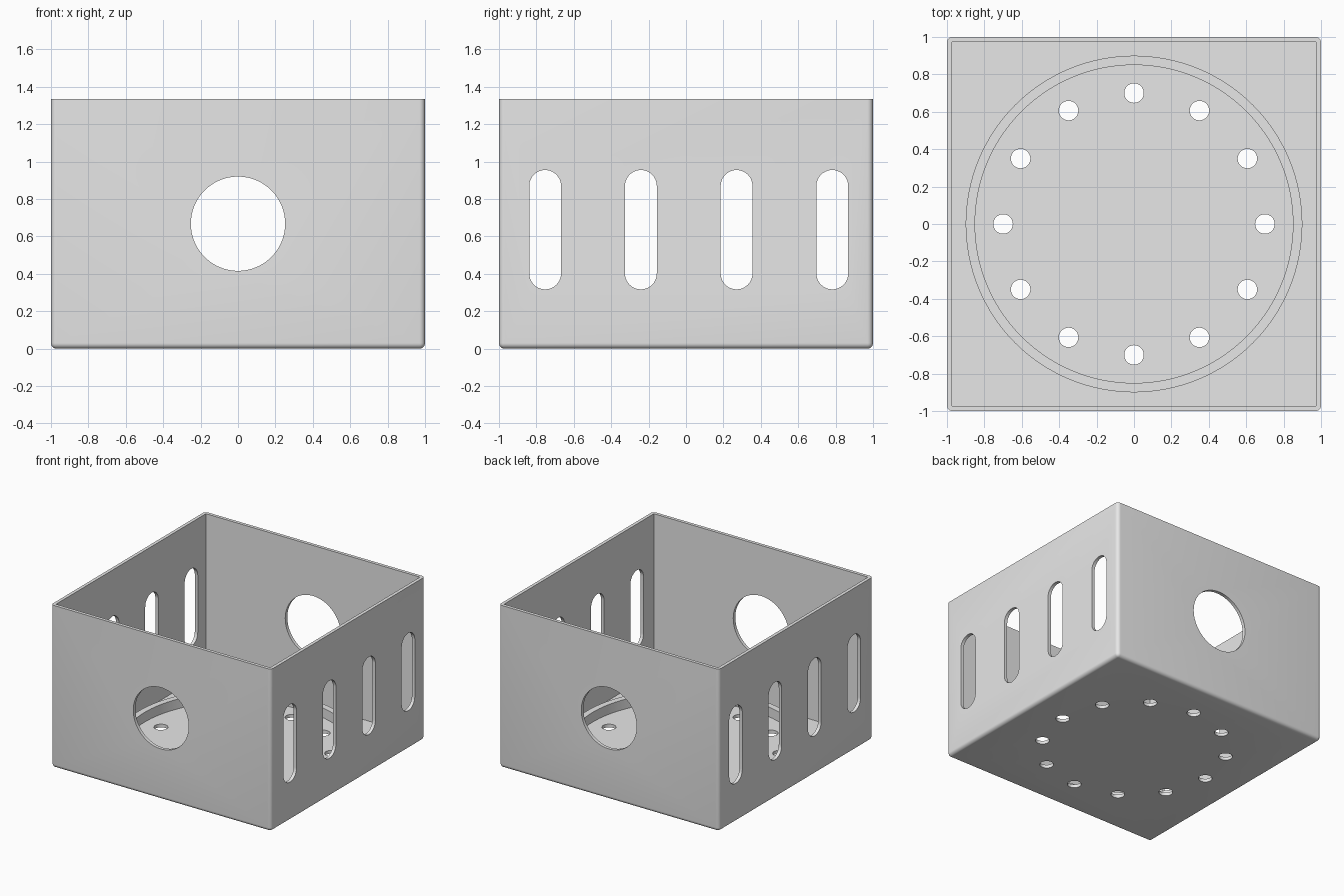
import bpy
import bmesh
from math import cos, sin, pi
from mathutils import Matrix, Vector

HEIGHT, WALL, ROUND = 1.335, 0.027, 0.03
RING_TOP = WALL + 0.08

if "Cube" in bpy.data.objects:
    bpy.data.objects.remove(bpy.data.objects["Cube"], do_unlink=True)

grey = bpy.data.materials.new("light grey")
grey.use_nodes = True
grey.diffuse_color = (0.8, 0.8, 0.8, 1)
grey.node_tree.nodes["Principled BSDF"].inputs["Base Color"].default_value = (0.8, 0.8, 0.8, 1)


def new_object(name, bm):
    bmesh.ops.recalc_face_normals(bm, faces=bm.faces)
    mesh = bpy.data.meshes.new(name)
    bm.to_mesh(mesh)
    bm.free()
    mesh.materials.append(grey)
    obj = bpy.data.objects.new(name, mesh)
    bpy.context.collection.objects.link(obj)
    return obj


def box(size, centre):
    bm = bmesh.new()
    bmesh.ops.create_cube(bm, matrix=Matrix.Translation(centre) @ Matrix.Diagonal((*size, 1)))
    return bm


def prism(name, outline, direction):
    """Extrude a closed outline along a direction."""
    bm = bmesh.new()
    face = bm.faces.new([bm.verts.new(p) for p in outline])
    moved = bmesh.ops.extrude_face_region(bm, geom=[face])["geom"]
    verts = [v for v in moved if isinstance(v, bmesh.types.BMVert)]
    bmesh.ops.translate(bm, verts=verts, vec=Vector(direction))
    return new_object(name, bm)


def circle(radius, n):
    return [(radius * cos(2 * pi * i / n), radius * sin(2 * pi * i / n)) for i in range(n)]


def smooth(obj):
    bpy.ops.object.select_all(action="DESELECT")
    obj.select_set(True)
    bpy.context.view_layer.objects.active = obj
    bpy.ops.object.shade_smooth_by_angle(angle=pi / 6)


def cut(target, cutter):
    mod = target.modifiers.new("cut", "BOOLEAN")
    mod.operation, mod.solver, mod.object = "DIFFERENCE", "EXACT", cutter
    cutter.hide_render = True
    bpy.context.view_layer.objects.active = target
    bpy.ops.object.modifier_apply(modifier=mod.name)
    bpy.data.objects.remove(cutter, do_unlink=True)


# Box shell: rounded upright and bottom edges, square top rim
bm = box((2, 2, HEIGHT), (0, 0, HEIGHT / 2))
edges = [e for e in bm.edges if min(v.co.z for v in e.verts) < 0.01]
bmesh.ops.bevel(bm, geom=edges, offset=ROUND, segments=6, profile=0.5, affect="EDGES")
shell = new_object("box_shell", bm)
inner = 2 - 2 * WALL
cut(shell, new_object("cavity", box((inner, inner, HEIGHT), (0, 0, HEIGHT / 2 + WALL))))

# Round opening through front and back walls
cut(shell, prism("round_opening", [(x, -2, z + 0.668) for x, z in circle(0.252, 96)], (0, 4, 0)))

# Rounded vertical slots through both side walls
SLOT_R, SLOT_LOW, SLOT_HIGH = 0.085, 0.402, 0.87
for i in range(4):
    y = -0.753 + 0.5117 * i
    arc = [pi * k / 20 for k in range(21)]
    outline = [(-2, y + SLOT_R * cos(a), SLOT_HIGH + SLOT_R * sin(a)) for a in arc]
    outline += [(-2, y - SLOT_R * cos(a), SLOT_LOW - SLOT_R * sin(a)) for a in arc]
    cut(shell, prism("slot", outline, (4, 0, 0)))

# Circle of drain holes in the floor
for cx, cy in circle(0.7, 12):
    cut(shell, prism("drain_hole", [(cx + x, cy + y, -0.2) for x, y in circle(0.052, 40)], (0, 0, 0.4)))
smooth(shell)

# Raised ring on the floor
bm = bmesh.new()
loops = [[bm.verts.new((x, y, z)) for x, y in circle(r, 128)]
         for r, z in ((0.85, 0.015), (0.85, RING_TOP), (0.9, RING_TOP), (0.9, 0.015))]
for a, b in zip(loops, loops[1:] + loops[:1]):
    for i in range(len(a)):
        j = (i + 1) % len(a)
        bm.faces.new((a[i], a[j], b[j], b[i]))
smooth(new_object("floor_ring", bm))
